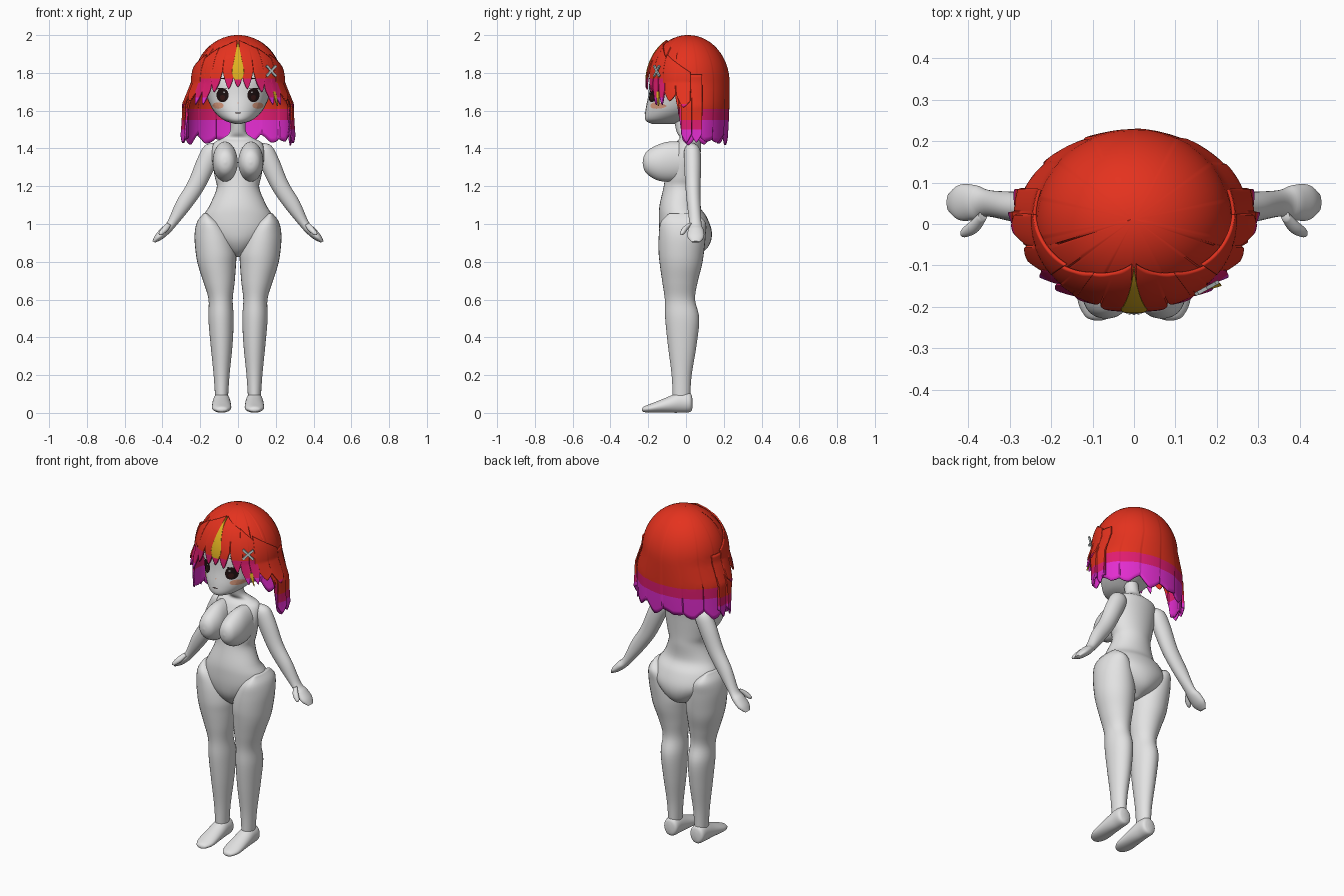
import bpy, bmesh
from math import sin, cos, pi
from mathutils import Vector, Matrix
from mathutils.bvhtree import BVHTree

if "Cube" in bpy.data.objects:
    bpy.data.objects.remove(bpy.data.objects["Cube"])


def material(name, rgb):
    m = bpy.data.materials.new(name)
    m.use_nodes = True
    m.diffuse_color = (*rgb, 1)
    m.node_tree.nodes["Principled BSDF"].inputs["Base Color"].default_value = (*rgb, 1)
    return m


SKIN = material("pale grey skin", (0.77, 0.77, 0.77))
RED = material("red hair", (0.78, 0.032, 0.013))
PINK = material("deep pink hair", (0.74, 0.012, 0.16))
MAGENTA = material("magenta hair", (0.76, 0.026, 0.62))
YELLOW = material("yellow streak", (0.74, 0.44, 0.015))
DARK = material("dark brown", (0.012, 0.005, 0.005))
BROWN = material("eye red brown", (0.035, 0.008, 0.007))
BLUSH = material("peach blush", (0.78, 0.36, 0.23))
CLIP = material("silver clip", (0.6, 0.66, 0.66))


def finish(name, bm, mats, angle=0.7):
    mesh = bpy.data.meshes.new(name)
    bmesh.ops.recalc_face_normals(bm, faces=bm.faces)
    bm.to_mesh(mesh)
    bm.free()
    ob = bpy.data.objects.new(name, mesh)
    bpy.context.collection.objects.link(ob)
    for m in mats:
        mesh.materials.append(m)
    bpy.ops.object.select_all(action="DESELECT")
    ob.select_set(True)
    bpy.context.view_layer.objects.active = ob
    bpy.ops.object.shade_smooth_by_angle(angle=angle)
    return ob


def catmull(a, b, c, d, t):
    return 0.5 * (2 * b + (c - a) * t + (2 * a - 5 * b + 4 * c - d) * t * t
                  + (3 * b - a - 3 * c + d) * t ** 3)


def loft(name, rings, u=(1, 0, 0), v=(0, 1, 0), side=1, segs=32, steps=5):
    """Smooth tube through rings of (x, y, z, radius along u, radius along v)."""
    u, v, n = Vector(u), Vector(v), len(rings)
    dense = []
    for i in range(n - 1):
        four = [rings[max(0, min(n - 1, i + k))] for k in (-1, 0, 1, 2)]
        dense += [[catmull(*col, s / steps) for col in zip(*four)] for s in range(steps)]
    dense.append(rings[-1])
    bm, loops = bmesh.new(), []
    for x, y, z, ru, rv in dense:
        loop = []
        for k in range(segs):
            a = 2 * pi * k / segs
            p = Vector((x, y, z)) + u * max(ru, 0.002) * cos(a) + v * max(rv, 0.002) * sin(a)
            loop.append(bm.verts.new((p.x * side, p.y, p.z)))
        loops.append(loop)
    for lo, hi in zip(loops, loops[1:]):
        for k in range(segs):
            j = (k + 1) % segs
            bm.faces.new((lo[k], lo[j], hi[j], hi[k]))
    bm.faces.new(loops[0])
    bm.faces.new(loops[-1])
    return finish(name, bm, [SKIN], 1.2)


# Torso and head
loft("torso", [(0, -.03, 1.58, .04, .04), (0, -.01, 1.49, .042, .04), (0, .012, 1.455, .08, .045),
               (0, .01, 1.425, .13, .07), (0, -.01, 1.35, .138, .085), (0, -.02, 1.25, .123, .09),
               (0, -.025, 1.19, .113, .095), (0, -.035, 1.1, .15, .105), (0, -.018, 1.04, .184, .126),
               (0, -.003, .97, .19, .138), (0, .002, .91, .14, .13), (0, .002, .86, .075, .098),
               (0, -.01, .825, .015, .04)])
head = loft("head", [(0, -.12, 1.53, .015, .06), (0, -.112, 1.55, .075, .103), (0, -.06, 1.6, .13, .155),
                     (0, -.02, 1.68, .168, .18), (0, 0, 1.78, .2, .188), (0, .01, 1.88, .16, .155),
                     (0, .01, 1.95, .07, .07)])

# Limbs and paired body masses
for side, word in ((1, "left"), (-1, "right")):
    loft(word + "_breast", [(.07, .0, 1.335, .058, .1), (.069, -.09, 1.33, .065, .106),
                            (.067, -.15, 1.325, .065, .094), (.067, -.2, 1.325, .05, .066),
                            (.067, -.222, 1.325, .029, .037), (.067, -.229, 1.325, .004, .004)],
         v=(0, 0, 1), side=side)
    loft(word + "_leg", [(.172, -.02, 1.055, .012, .07), (.152, -.015, 1.01, .065, .118),
                         (.132, -.02, .94, .098, .124), (.117, -.025, .85, .107, .12),
                         (.111, -.027, .78, .1, .111), (.1, -.032, .69, .082, .093),
                         (.092, -.032, .6, .064, .08), (.09, -.02, .5, .067, .09),
                         (.087, -.02, .36, .058, .076), (.087, -.023, .2, .042, .053),
                         (.087, -.024, .08, .034, .046)], side=side)
    loft(word + "_foot", [(.087, .034, .05, .015, .025), (.087, .022, .055, .042, .05),
                          (.087, -.03, .056, .046, .055), (.087, -.1, .042, .05, .041),
                          (.087, -.18, .026, .05, .025), (.087, -.222, .019, .032, .015),
                          (.087, -.233, .016, .01, .006)], v=(0, 0, 1), side=side)
    loft(word + "_arm", [(.11, .03, 1.42, .02, .02), (.135, .033, 1.39, .048, .042),
                         (.17, .035, 1.32, .052, .045), (.225, .037, 1.2, .046, .04),
                         (.29, .042, 1.1, .041, .036), (.352, .05, 1.0, .025, .032),
                         (.385, .052, .965, .026, .042), (.42, .052, .93, .021, .043),
                         (.446, .052, .905, .008, .022)], u=(.87, 0, .5), side=side)
    loft(word + "_thumb", [(.365, .02, 1.0, .012, .012), (.385, -.005, .975, .016, .016),
                           (.408, -.02, .95, .012, .012), (.416, -.025, .942, .003, .003)],
         u=(.87, 0, .5), side=side)

# Face details laid on the head as thin plates
bm = bmesh.new()
bm.from_mesh(head.data)
tree = BVHTree.FromBMesh(bm)
bm.free()


def face_patch(name, x, z, rx, rz, mat, lift=0.003, segs=24):
    bm = bmesh.new()
    bmesh.ops.create_circle(bm, cap_ends=True, cap_tris=True, segments=segs, radius=1)
    bmesh.ops.subdivide_edges(bm, edges=bm.edges, cuts=2, use_grid_fill=True)
    for vert in bm.verts:
        px, pz = x + vert.co.x * rx, z + vert.co.y * rz
        hit = tree.ray_cast(Vector((px, -1, pz)), Vector((0, 1, 0)))[0]
        vert.co = (px, hit.y - lift, pz)
    return finish(name, bm, [mat])


for side, word in ((1, "left"), (-1, "right")):
    face_patch(word + "_eye", .082 * side, 1.682, .032, .037, DARK)
    face_patch(word + "_iris", .082 * side, 1.67, .014, .013, BROWN, .005)
    face_patch(word + "_eye_glint", .074 * side, 1.697, .004, .004, SKIN, .006)
    face_patch(word + "_lash", .092 * side, 1.716, .034, .003, DARK, .004)
    face_patch(word + "_brow", .09 * side, 1.77, .03, .002, DARK)
    face_patch(word + "_blush", .106 * side, 1.627, .03, .017, BLUSH)
face_patch("mouth", 0, 1.588, .017, .003, DARK)
face_patch("nose", 0, 1.64, .003, .003, BLUSH)


# Hair: u runs from the crown (0) over the dome (1) to the lowest tips (2)
def hair_point(a, u, scale):
    if u < 1:
        k, z, rx, ry = sin(u * pi / 2), 1.75 + .25 * cos(u * pi / 2), .236, .217
    else:
        d = u - 1
        k, z, rx, ry = 1, 1.75 - .33 * d, .236 + .044 * min(1, 2.6 * d), .217 - .016 * d * d
    return Vector((rx * k * sin(a) * scale, .012 - ry * k * cos(a) * scale,
                   1.75 + (z - 1.75) * (scale if z > 1.75 else 1)))


def hair_panel(name, a0, a1, start, end, locks, notch, scale, mats, cuts, flare=.03, cols=20):
    """Sheet of pointed locks; start and end give u along the panel."""
    bm, grid, n, rows = bmesh.new(), [], locks * cols, 26
    for i in range(n + 1):
        f = i / n
        p = (f * locks) % 1
        a = a0 + (a1 - a0) * f
        top, low = start(f), end(a) - notch * abs(2 * p - 1) ** 1.3
        column = []
        for j in range(rows + 1):
            t = j / rows
            puff = 1 + flare * t * t * (p - .3)
            column.append(bm.verts.new(hair_point(a, top + (low - top) * t, scale * puff)))
        grid.append(column)
    for c, d in zip(grid, grid[1:]):
        for j in range(rows):
            bm.faces.new((c[j], c[j + 1], d[j + 1], d[j]))
    bmesh.ops.remove_doubles(bm, verts=bm.verts, dist=.0004)
    for z in cuts:
        geom = bm.verts[:] + bm.edges[:] + bm.faces[:]
        bmesh.ops.bisect_plane(bm, geom=geom, plane_co=(0, 0, z), plane_no=(0, 0, 1))
    for face in bm.faces:
        face.material_index = sum(face.calc_center_median().z < z for z in cuts)
    ob = finish(name, bm, mats)
    solid = ob.modifiers.new("thickness", "SOLIDIFY")
    solid.thickness, solid.offset = .008, 0
    return ob


def back_length(a):
    off = min(a, 2 * pi - a)
    return .84 if off < 1.25 else min(1.97, 1.3 + (off - 1.25) * 4) + .04 * sin(9 * a)


HAIR = [RED, PINK, MAGENTA]
hair_panel("back_hair", 0, 2 * pi, lambda f: 0, back_length, 14, .1, .985, HAIR, (1.61, 1.55))
for s, word in ((1, "left"), (-1, "right")):
    hair_panel(word + "_fringe", .04 * s, .66 * s, lambda f: .33 + .2 * f,
               lambda a: 1.08 + .16 * abs(a), 2, .3, 1.02, HAIR, (1.77, 1.68))
    hair_panel(word + "_temple_hair", .6 * s, 1.0 * s, lambda f: .5 + .2 * f,
               lambda a: 1.36, 2, .24, 1.03, HAIR, (1.77, 1.67))
    hair_panel(word + "_side_hair", .94 * s, 1.62 * s, lambda f: .62 + .25 * f,
               lambda a: 1.25 + .3 * (abs(a) - .94), 2, .16, 1.04, [RED, PINK], (1.635,))
    hair_panel(word + "_hanging_lock", 1.4 * s, 1.9 * s, lambda f: .9,
               lambda a: 1.97, 2, .14, 1.03, HAIR, (1.55, 1.5), flare=.07)
hair_panel("yellow_streak", -.13, .13, lambda f: .34 + .5 * abs(2 * f - 1), lambda a: 1.08, 1, .2,
           1.03, [YELLOW, PINK], (1.765,), flare=0)
hair_panel("small_yellow_lock", .76, .83, lambda f: 1.15, lambda a: 1.38, 1, .15, 1.05,
           [YELLOW], (), flare=0)

# Crossed hair clip
for turn, word in ((pi / 4, "rising"), (-pi / 4, "falling")):
    bm = bmesh.new()
    place = (Matrix.Translation((.176, -.155, 1.81)) @ Matrix.Rotation(.5, 4, "Z")
             @ Matrix.Rotation(turn, 4, "Y") @ Matrix.Diagonal((.08, .009, .012, 1)))
    bmesh.ops.create_cube(bm, size=1, matrix=place)
    finish(word + "_clip_bar", bm, [CLIP])
